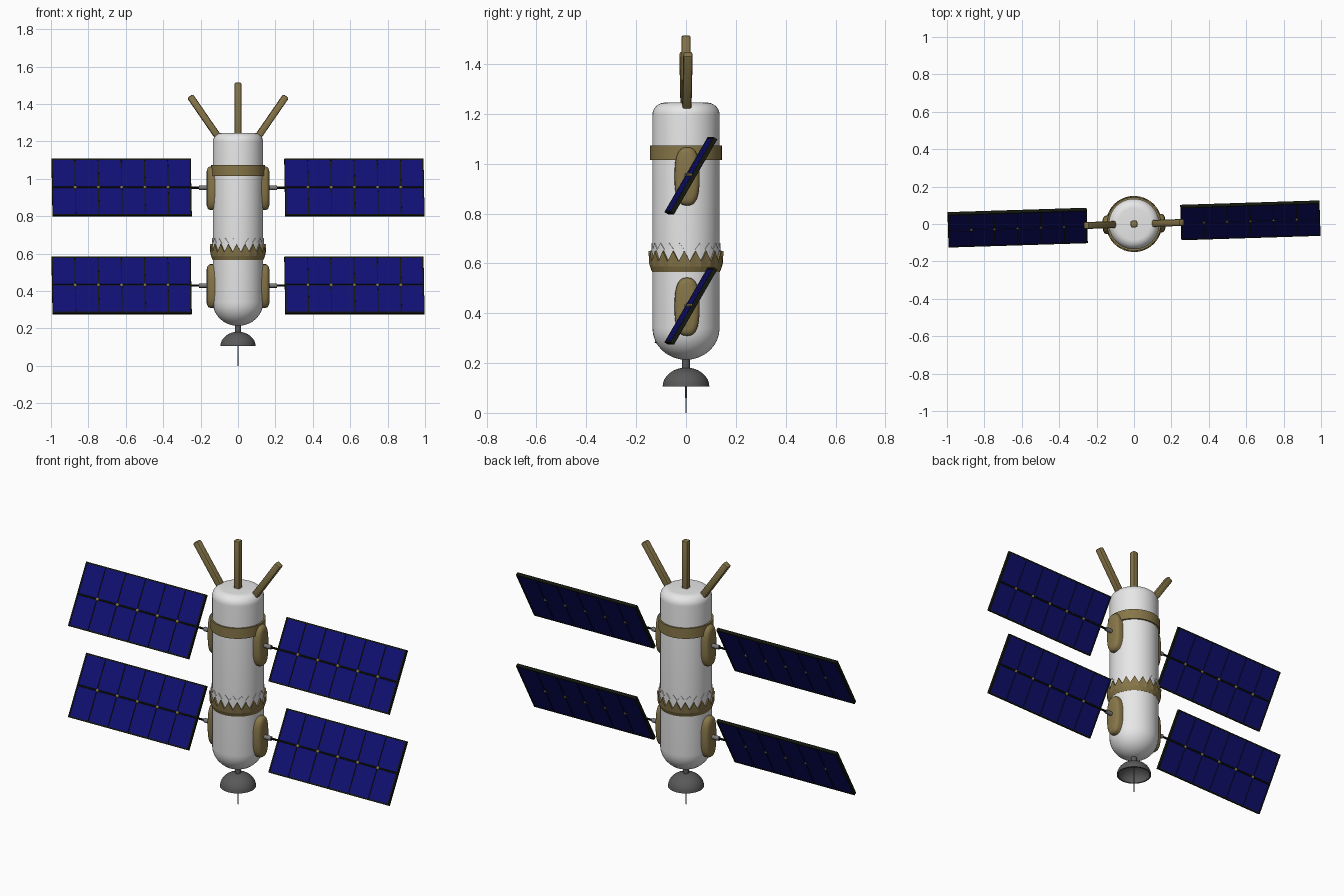
import bpy
import bmesh
from math import sin, cos, pi, radians
from mathutils import Matrix, Vector

cube = bpy.data.objects.get("Cube")
if cube:
    bpy.data.objects.remove(cube)

# The whole craft is turned a touch about its long axis
TURN = Matrix.Rotation(radians(1.8), 4, 'Z')


def material(name, r, g, b):
    m = bpy.data.materials.new(name)
    m.use_nodes = True
    m.diffuse_color = (r, g, b, 1)
    node = next(n for n in m.node_tree.nodes if n.type == 'BSDF_PRINCIPLED')
    node.inputs["Base Color"].default_value = (r, g, b, 1)
    node.inputs["Roughness"].default_value = 0.6
    return m


WHITE = material("hull white", 0.8, 0.8, 0.8)
GOLD = material("dull gold", 0.24, 0.18, 0.065)
BLUE = material("cell blue", 0.005, 0.005, 0.17)
BLACK = material("frame black", 0.006, 0.008, 0.004)
GREY = material("dish grey", 0.1, 0.1, 0.1)
STEEL = material("joint grey", 0.2, 0.2, 0.2)


def finish(bm, name, mat, smooth=True):
    bmesh.ops.recalc_face_normals(bm, faces=bm.faces[:])
    mesh = bpy.data.meshes.new(name)
    bm.to_mesh(mesh)
    bm.free()
    mesh.transform(TURN)
    mesh.materials.append(mat)
    obj = bpy.data.objects.new(name, mesh)
    bpy.context.collection.objects.link(obj)
    if smooth:
        bpy.ops.object.select_all(action='DESELECT')
        obj.select_set(True)
        bpy.context.view_layer.objects.active = obj
        bpy.ops.object.shade_smooth_by_angle(angle=radians(35))
    return obj


def loft(rings, name, mat, cap=True, smooth=True):
    """Skin a series of rings of equal point count."""
    bm = bmesh.new()
    vs = [[bm.verts.new(p) for p in ring] for ring in rings]
    n = len(vs[0])
    for a, b in zip(vs, vs[1:]):
        for i in range(n):
            j = (i + 1) % n
            bm.faces.new((a[i], a[j], b[j], b[i]))
    if cap:
        bm.faces.new(vs[0])
        bm.faces.new(vs[-1])
    return finish(bm, name, mat, smooth)


def lathe(profile, name, mat, cap=True, n=40):
    rings = [[(r * cos(2 * pi * i / n), r * sin(2 * pi * i / n), z) for i in range(n)]
             for r, z in profile]
    return loft(rings, name, mat, cap)


def add_box(bm, centre, size, turn=Matrix()):
    m = turn @ Matrix.Translation(centre) @ Matrix.Diagonal((*size, 1))
    bmesh.ops.create_cube(bm, size=1, matrix=m)


def rod(a, b, r, name, mat, sides=12, r2=None):
    a, b = Vector(a), Vector(b)
    q = (b - a).to_track_quat('Z', 'Y').to_matrix().to_4x4()
    bm = bmesh.new()
    bmesh.ops.create_cone(bm, cap_ends=True, segments=sides, radius1=r,
                          radius2=r if r2 is None else r2, depth=(b - a).length,
                          matrix=Matrix.Translation((a + b) / 2) @ q)
    return finish(bm, name, mat)


# Hull: domed bottom, straight wall, rounded shoulder
R = 0.135
steps = [i * pi / 16 for i in range(9)]
hull = [(max(R * sin(t), 0.002), 0.34 - 0.127 * cos(t)) for t in steps]
hull += [(R - 0.05 + 0.05 * cos(t), 1.195 + 0.05 * sin(t)) for t in steps]
lathe(hull, "hull", WHITE)

# Upper band
lathe([(0.13, 1.015), (0.144, 1.015), (0.144, 1.074), (0.13, 1.074)],
      "upper_band", GOLD, cap=False)


# Toothed collars
def toothed(name, mat, profile, low, high, r_top, thick, shift):
    n = 40

    def ring(r, zs):
        return [(r * cos(2 * pi * (i + shift) / n), r * sin(2 * pi * (i + shift) / n),
                 zs[i % 2]) for i in range(n)]
    rings = [ring(r, (z, z)) for r, z in profile] + [ring(r_top, (low, high))]
    obj = loft(rings, name, mat, cap=False, smooth=False)
    mod = obj.modifiers.new("thickness", 'SOLIDIFY')
    mod.thickness = thick
    mod.offset = -1
    return obj


toothed("toothed_collar", GOLD, [(0.136, 0.565), (0.145, 0.588)], 0.608, 0.65, 0.15, 0.008, 0.5)
toothed("inner_collar", WHITE, [(0.138, 0.6)], 0.655, 0.682, 0.139, 0.003, 1.5)

# Dish, neck and needle
outer = [(max(0.094 * sin(t), 0.003), 0.105 + 0.077 * cos(t)) for t in steps]
inner = [(max(0.086 * sin(t), 0.003), 0.105 + 0.068 * cos(t)) for t in reversed(steps)]
lathe(outer + inner, "dish", GREY)
rod((0, 0, 0.17), (0, 0, 0.225), 0.016, "dish_neck", GREY, 16)
rod((0, 0, 0.06), (0, 0, 0.18), 0.004, "feed_base", GREY)
rod((0, 0, 0), (0, 0, 0.07), 0.0018, "feed_needle", GREY, 8)


# Masts on the top
def mast(name, a, b):
    a, b = Vector(a), Vector(b)
    q = (b - a).to_track_quat('Z', 'Y').to_matrix().to_4x4()
    bm = bmesh.new()
    add_box(bm, (0, 0, 0), (0.037, 0.037, (b - a).length),
            Matrix.Translation((a + b) / 2) @ q)
    bmesh.ops.bevel(bm, geom=bm.edges[:], offset=0.009, segments=2,
                    affect='EDGES', profile=0.5)
    finish(bm, name, GOLD)


mast("centre_mast", (0, 0, 1.2), (0, 0, 1.515))
for side, label in ((1, "left"), (-1, "right")):
    mast(label + "_mast", (side * 0.09, 0, 1.2), (side * 0.257, 0, 1.442))


# Solar wings
X0, X1, HALF, COLS = 0.25, 0.995, 0.174, 6
PITCH = (X1 - X0) / COLS
EDGE, GAP = 0.008, 0.006


def pod(name, side, z):
    n = 32

    def power(v):
        return abs(v) ** 0.75 * (1 if v >= 0 else -1)
    rings = []
    for x, inset in ((0.1, 0), (0.148, 0), (0.157, 0.004), (0.163, 0.011), (0.167, 0.024)):
        rings.append([(side * x, (0.05 - inset) * power(cos(2 * pi * i / n)),
                       z + (0.117 - inset) * power(sin(2 * pi * i / n))) for i in range(n)])
    loft(rings, name, GOLD)


def wing(label, side, z):
    pod(label + "_pod", side, z - 0.003)
    rod((side * 0.16, 0, z), (side * 0.208, 0, z), 0.012, label + "_joint", STEEL)
    rod((side * 0.2, 0, z), (side * X1, 0, z), 0.006, label + "_spar", BLACK, 8)
    # Local panel frame: x along the spar, y up the tilted panel
    tilt = Matrix.Translation((0, 0, z)) @ Matrix.Rotation(radians(60), 4, 'X')
    mid = side * (X0 + X1) / 2

    frame = bmesh.new()
    add_box(frame, (mid, 0, 0), (X1 - X0 - EDGE, HALF * 2 - EDGE, 0.007), tilt)
    for s in (1, -1):
        add_box(frame, (mid, s * (HALF - EDGE / 2), 0), (X1 - X0, EDGE, 0.018), tilt)
    for x in (X0 + EDGE / 2, X1 - EDGE / 2):
        add_box(frame, (side * x, 0, 0), (EDGE, HALF * 2, 0.018), tilt)
    finish(frame, label + "_panel_frame", BLACK, smooth=False)

    cells = bmesh.new()
    for col in range(COLS):
        for s in (1, -1):
            x = side * (X0 + PITCH * (col + 0.5))
            add_box(cells, (x, s * HALF / 2, 0), (PITCH - GAP, HALF - GAP - 0.004, 0.014), tilt)
    finish(cells, label + "_cells", BLUE, smooth=False)

    knobs = bmesh.new()
    for col in range(1, COLS):
        bmesh.ops.create_uvsphere(
            knobs, u_segments=10, v_segments=6, radius=0.011,
            matrix=Matrix.Translation((side * (X0 + PITCH * col), 0, z)))
    finish(knobs, label + "_knobs", GOLD)


for z, level in ((0.952, "upper"), (0.429, "lower")):
    for side, label in ((1, "left"), (-1, "right")):
        wing(level + "_" + label, side, z)
